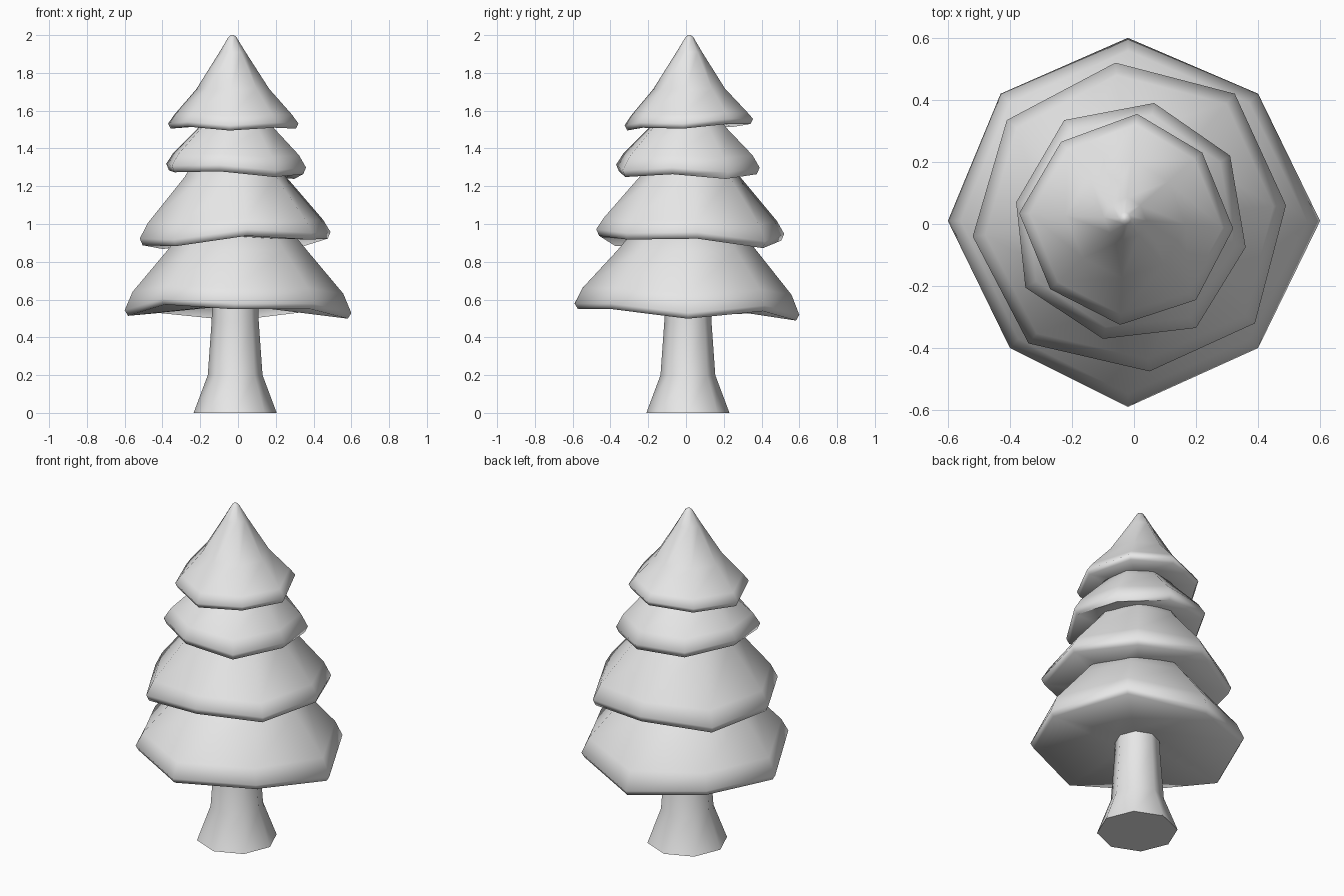
import bpy, math
from mathutils import Vector

cube = bpy.data.objects.get("Cube")
if cube:
    bpy.data.objects.remove(cube)

grey = bpy.data.materials.new("light grey")
grey.use_nodes = True
colour = (0.8, 0.8, 0.8, 1)
grey.diffuse_color = colour
grey.node_tree.nodes["Principled BSDF"].inputs["Base Color"].default_value = colour


def loft(name, rings):
    """Skin a closed solid through rings that share a point count."""
    n = len(rings[0])
    verts = [p for ring in rings for p in ring]
    faces = [(k * n + i, k * n + (i + 1) % n, (k + 1) * n + (i + 1) % n, (k + 1) * n + i)
             for k in range(len(rings) - 1) for i in range(n)]
    faces += [tuple(reversed(range(n))), tuple(range(len(verts) - n, len(verts)))]
    mesh = bpy.data.meshes.new(name)
    mesh.from_pydata(verts, [], faces)
    mesh.materials.append(grey)
    obj = bpy.data.objects.new(name, mesh)
    bpy.context.collection.objects.link(obj)
    bpy.ops.object.select_all(action='DESELECT')
    obj.select_set(True)
    bpy.context.view_layer.objects.active = obj
    bpy.ops.object.shade_smooth_by_angle(angle=math.radians(80))
    return obj


def tier(name, corners, heights, profile, centre):
    """Drooping skirt: profile rows are scale, height, and share of the rim's waviness."""
    mean = sum(heights) / len(heights)
    mid = Vector(centre)
    rings = []
    for scale, z, wave in profile:
        ring = []
        for corner, h in zip(corners, heights):
            p = mid + (Vector(corner) - mid) * scale
            ring.append((p.x, p.y, z + (h - mean) * wave))
        rings.append(ring)
    return loft(name, rings)


# Foliage skirts, corners run counter-clockwise from the left side
tier("bottom_foliage",
     [(.6, .01), (.4, .42), (-.02, .6), (-.43, .42), (-.6, .01), (-.4, -.4), (-.02, -.59), (.4, -.4)],
     [.50, .54, .49, .53, .515, .575, .55, .55],
     [(.25, .56, 0), (.97, .53, 1), (1, .56, 1), (.93, .65, .6), (.62, .86, .1), (.4, 1.02, 0)],
     (-.01, .01))
tier("lower_middle_foliage",
     [(.49, .06), (.325, .42), (-.06, .52), (-.41, .335), (-.52, -.04), (-.34, -.385), (.05, -.475), (.39, -.32)],
     [.92, .87, .91, .865, .885, .88, .935, .915],
     [(.4, .93, 0), (.97, .9, 1), (1, .935, 1), (.92, 1.01, .6), (.53, 1.25, .1), (.4, 1.36, 0)],
     (-.015, .02))
tier("upper_middle_foliage",
     [(.36, -.075), (.31, .22), (.065, .39), (-.225, .335), (-.38, .07), (-.35, -.205), (-.1, -.37), (.2, -.335)],
     [1.265, 1.24, 1.265, 1.27, 1.285, 1.275, 1.28, 1.25],
     [(.4, 1.3, 0), (.96, 1.265, 1), (1, 1.3, 1), (.9, 1.365, .6), (.56, 1.5, .1), (.35, 1.6, 0)],
     (-.01, .01))
tier("top_foliage",
     [(.32, -.015), (.22, .23), (.01, .355), (-.235, .265), (-.37, .035), (-.27, -.21), (-.045, -.325), (.2, -.245)],
     [1.505, 1.53, 1.53, 1.515, 1.505, 1.515, 1.495, 1.51],
     [(.4, 1.54, 0), (.96, 1.513, 1), (1, 1.54, 1), (.9, 1.585, .6), (.56, 1.715, .1),
      (.2, 1.91, 0), (.06, 1.99, 0), (.02, 2, 0)],
     (-.03, .018))

# Flared trunk
loft("trunk", [[(-.015 + r * math.cos(a), .01 + r * math.sin(a), z)
                for a in (math.tau * i / 8 for i in range(8))]
               for r, z in ((.22, 0), (.145, .2), (.125, .48), (.12, .62))])
